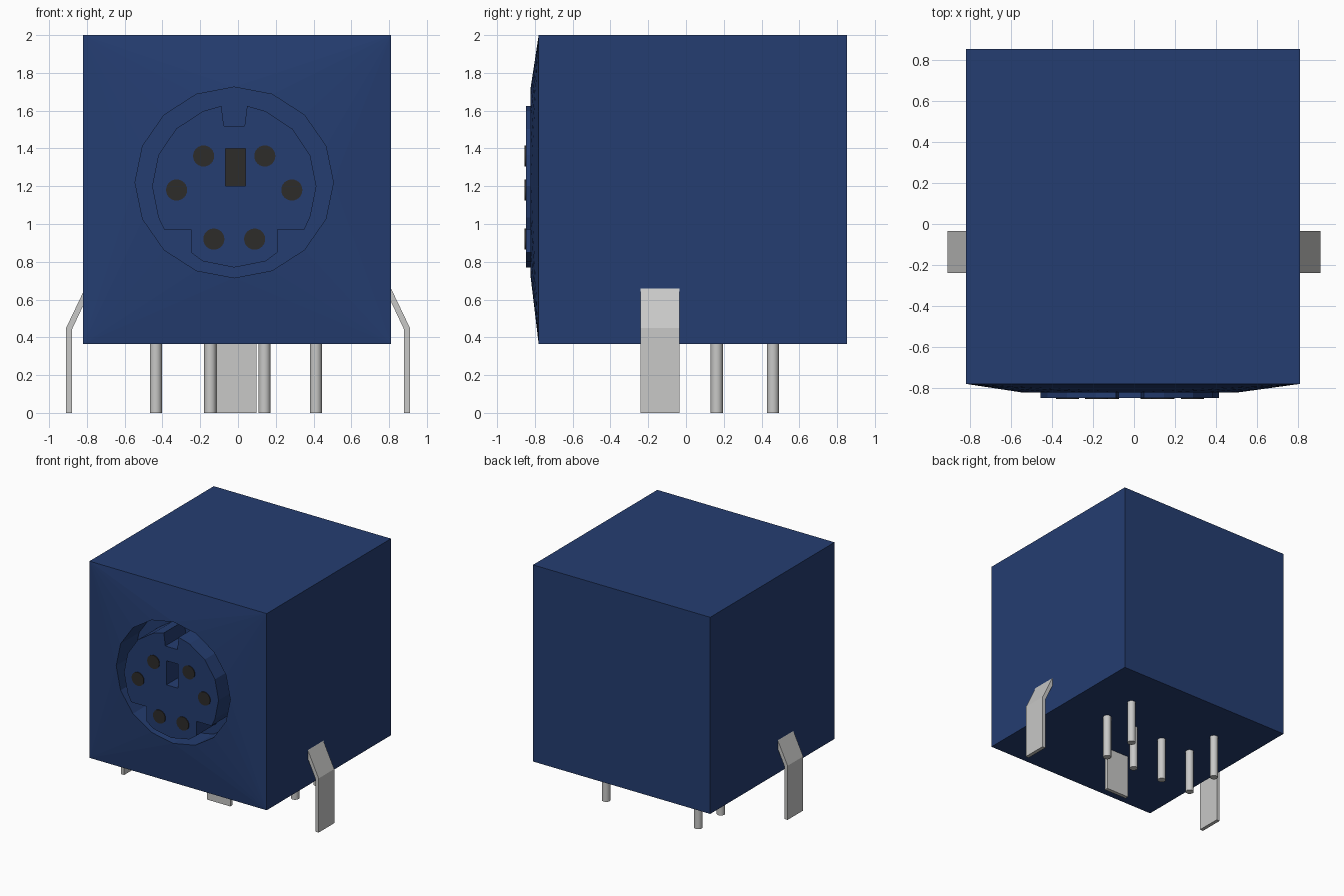
import bpy, bmesh, math

if "Cube" in bpy.data.objects:
    bpy.data.objects.remove(bpy.data.objects["Cube"], do_unlink=True)


def material(name, rgb):
    m = bpy.data.materials.new(name)
    m.use_nodes = True
    m.diffuse_color = (*rgb, 1)
    bsdf = next(n for n in m.node_tree.nodes if n.type == 'BSDF_PRINCIPLED')
    bsdf.inputs["Base Color"].default_value = (*rgb, 1)
    return m


BLUE = material("blue plastic", (0.018, 0.047, 0.165))
DARK = material("dark contact hole", (0.027, 0.025, 0.023))
METAL = material("grey metal", (0.58, 0.58, 0.57))


def finish(name, bm, *mats):
    bmesh.ops.recalc_face_normals(bm, faces=bm.faces)
    me = bpy.data.meshes.new(name)
    bm.to_mesh(me)
    bm.free()
    for m in mats:
        me.materials.append(m)
    ob = bpy.data.objects.new(name, me)
    bpy.context.collection.objects.link(ob)
    return ob


def loop(bm, pts, y):
    """Ring of vertices from (x, z) points at depth y."""
    return [bm.verts.new((x, y, z)) for x, z in pts]


def bridge(bm, a, b):
    n = len(a)
    for i in range(n):
        j = (i + 1) % n
        bm.faces.new((a[i], a[j], b[j], b[i]))


def prism(name, pts, y0, y1, mat):
    """Extrude an (x, z) outline along y."""
    bm = bmesh.new()
    a, b = loop(bm, pts, y0), loop(bm, pts, y1)
    bridge(bm, a, b)
    bm.faces.new(a)
    bm.faces.new(b)
    return finish(name, bm, mat)


def cylinder(name, loc, r, depth, mat, axis='Z', sides=20):
    rot = (math.pi / 2, 0, 0) if axis == 'Y' else (0, 0, 0)
    bpy.ops.mesh.primitive_cylinder_add(vertices=sides, radius=r, depth=depth,
                                        location=loc, rotation=rot)
    ob = bpy.context.object
    ob.name = name
    ob.data.materials.append(mat)
    bpy.ops.object.shade_smooth_by_angle(angle=math.radians(40))


CX = -0.02          # socket centre in x
FLOOR = -0.58       # depth of the socket groove
FACE = -0.848       # front of the plug insert

# Housing: box whose front tapers to a round socket opening
bm = bmesh.new()
square = [(0.81, 2.0), (-0.82, 2.0), (-0.82, 0.365), (0.81, 0.365)]
ring = [(CX + 0.525 * math.cos(i * math.pi / 8), 1.22 + 0.505 * math.sin(i * math.pi / 8))
        for i in range(16)]
back, front = loop(bm, square, 0.853), loop(bm, square, -0.78)
rim, floor = loop(bm, ring, -0.822), loop(bm, ring, FLOOR)
bm.faces.new(back)
bridge(bm, back, front)
for k in range(4):
    for i in range(4 * k, 4 * k + 4):
        bm.faces.new((front[k], rim[i], rim[(i + 1) % 16]))
    bm.faces.new((front[k], front[(k + 1) % 4], rim[(4 * k + 4) % 16]))
bridge(bm, rim, floor)
bm.faces.new(floor)
finish("housing", bm, BLUE)


# Plug insert: round block with a top key notch, two lower notches and a slot
def arc(deg):
    a = math.radians(deg)
    return (0.435 * math.cos(a), 1.2 + 0.43 * math.sin(a))


half = [(0.055, 1.52), (0.068, 1.625)]
half += [arc(d) for d in (67.5, 45, 22.5, 0, -22.5)]
half += [(0.37, 0.97), (0.23, 0.97), (0.23, 0.85), arc(-67.5)]
outline = ([(CX + x, z) for x, z in half] + [(CX, 0.77)]
           + [(CX - x, z) for x, z in reversed(half)])
slot = [(-0.065, 1.2), (0.04, 1.2), (0.04, 1.4), (-0.065, 1.4)]
bm = bmesh.new()
a, b = loop(bm, outline, FACE), loop(bm, outline, FLOOR + 0.02)
s, t = loop(bm, slot, FACE), loop(bm, slot, FACE + 0.2)
bridge(bm, a, b)
bm.faces.new(b)
bridge(bm, s, t)
bm.faces.new(t).material_index = 1
edges = [bm.edges.get((v[i - 1], v[i])) for v in (a, s) for i in range(len(v))]
bmesh.ops.triangle_fill(bm, use_beauty=True, edges=edges, normal=(0, -1, 0))
finish("plug_insert", bm, BLUE, DARK)

# Contact holes
for i, (dx, z) in enumerate([(0.305, 1.18), (0.162, 1.36), (0.108, 0.92)]):
    for side, label in ((1, "left"), (-1, "right")):
        cylinder(f"contact_hole_{label}_{i + 1}", (CX + side * dx, FACE - 0.002, z),
                 0.056, 0.008, DARK, 'Y', 24)

# Solder pins
pins = [(x, 0.163) for x in (-0.435, -0.147, 0.14, 0.412)] + [(-0.435, 0.46), (0.412, 0.46)]
for i, (x, y) in enumerate(pins):
    cylinder(f"solder_pin_{i + 1}", (x, y, 0.19), 0.032, 0.38, METAL)

# Bent shield tabs on both sides, and the flat centre tab
tab = [(0.80, 0.68), (0.91, 0.45), (0.91, 0), (0.88, 0), (0.88, 0.44), (0.80, 0.61)]
for side, label in ((1, "left"), (-1, "right")):
    prism(f"shield_tab_{label}", [(side * x, z) for x, z in tab], -0.24, -0.035, METAL)
prism("shield_tab_centre", [(-0.115, 0), (0.097, 0), (0.097, 0.38), (-0.115, 0.38)],
      -0.24, -0.21, METAL)
